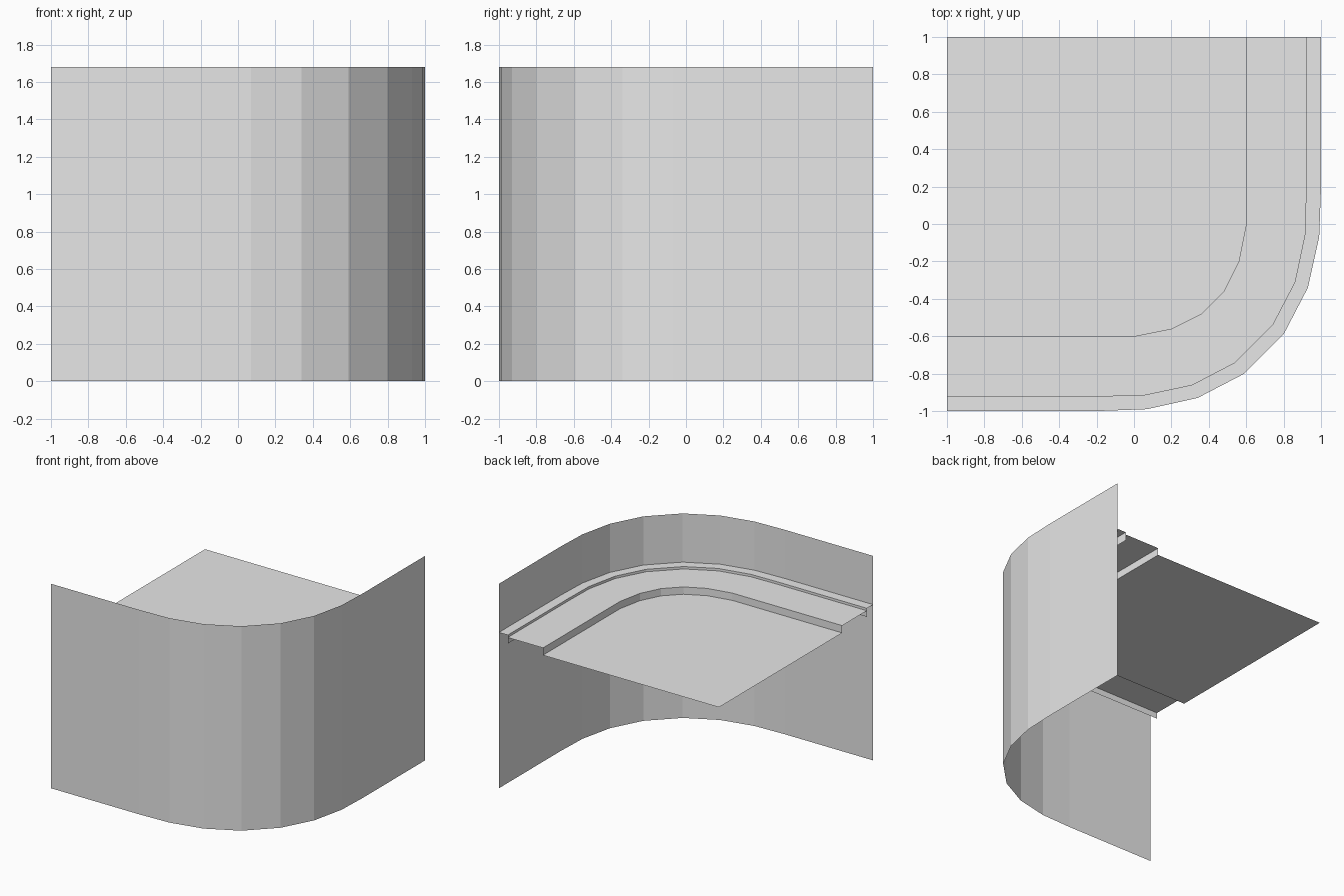
import bpy
import bmesh

cube = bpy.data.objects.get("Cube")
if cube:
    bpy.data.objects.remove(cube, do_unlink=True)

grey = bpy.data.materials.new("light grey")
grey.use_nodes = True
colour = (0.8, 0.8, 0.8, 1)
grey.diffuse_color = colour
grey.node_tree.nodes["Principled BSDF"].inputs["Base Color"].default_value = colour


def corner_path(half):
    """Complete half a bend by mirroring it across the corner diagonal."""
    return half + [(-y, -x) for x, y in reversed(half)]


# Plan outlines running from the left end of the front to the back of the side
outer = corner_path([(-1, -1), (-0.2, -1), (0.07, -0.99), (0.34, -0.93), (0.59, -0.8)])
middle = corner_path([(-1, -0.92), (-0.2, -0.92), (0.05, -0.915), (0.31, -0.86), (0.54, -0.74)])
inner = corner_path([(-1, -0.6), (-0.2, -0.6), (0, -0.6), (0.2, -0.56), (0.36, -0.48)])


def finish(name, bm):
    mesh = bpy.data.meshes.new(name)
    bm.to_mesh(mesh)
    bm.free()
    mesh.materials.append(grey)
    obj = bpy.data.objects.new(name, mesh)
    bpy.context.collection.objects.link(obj)


def strip(name, *rails):
    """Skin a row of (path, height) rails with quads."""
    bm = bmesh.new()
    rows = [[bm.verts.new((x, y, z)) for x, y in path] for path, z in rails]
    for a, b in zip(rows, rows[1:]):
        for i in range(len(a) - 1):
            bm.faces.new((a[i], a[i + 1], b[i + 1], b[i]))
    finish(name, bm)


WALL_TOP, LEDGE, WALK, ROAD = 1.68, 1.28, 1.26, 1.2

# Curved outer wall
strip("outer_wall", (outer, 0), (outer, LEDGE), (outer, WALL_TOP))

# Narrow ledge with its hanging inner edge
strip("wall_ledge", (outer, LEDGE), (middle, LEDGE), (middle, ROAD + 0.01))

# Walkway with the kerb down to the floor
strip("walkway", (middle, WALK), (inner, WALK), (inner, ROAD))

# Flat floor inside the bend
bm = bmesh.new()
bm.faces.new([bm.verts.new((x, y, ROAD)) for x, y in inner + [(-1, 1)]])
finish("floor", bm)
